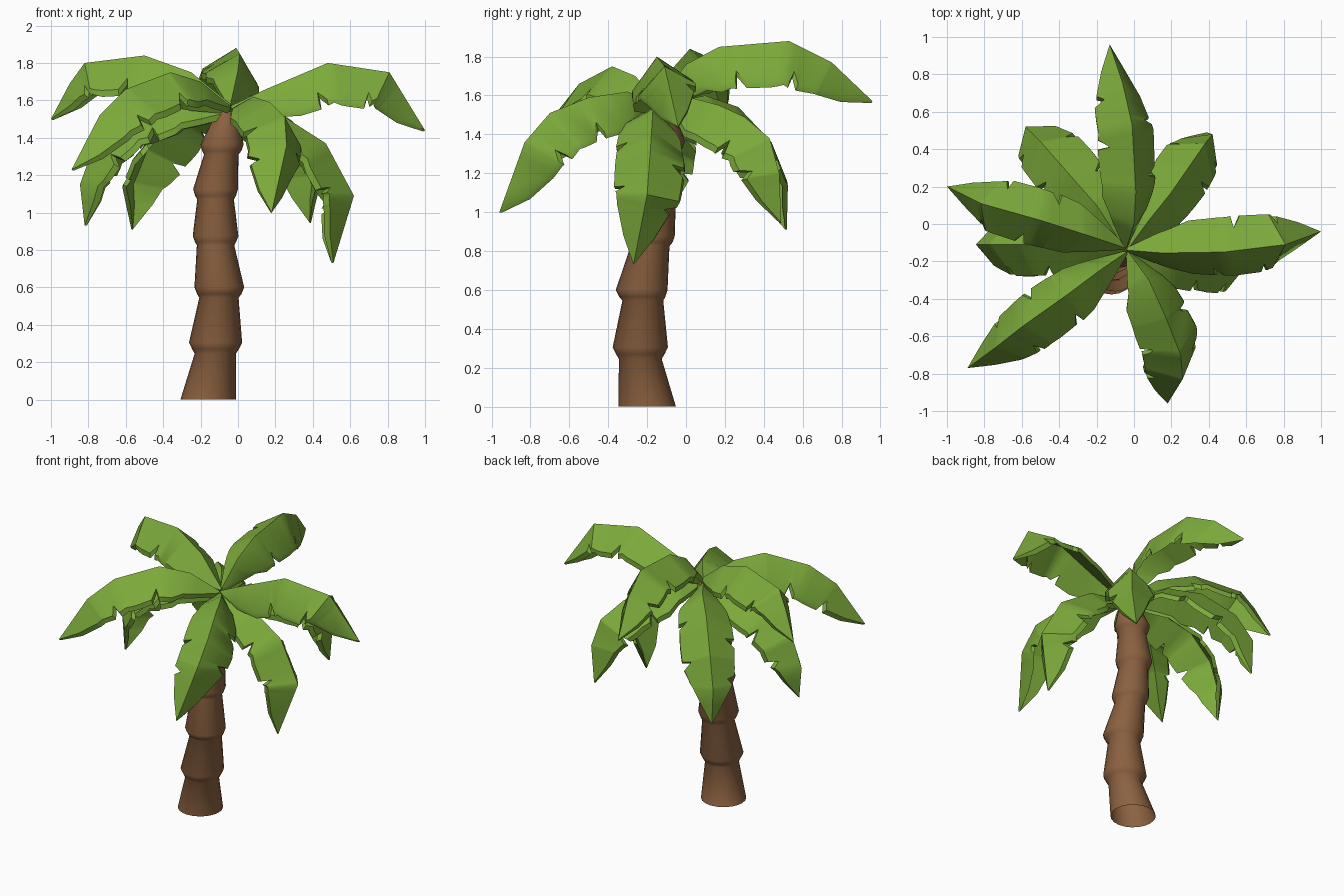
import bpy, bmesh, math
from mathutils import Vector

if "Cube" in bpy.data.objects:
    bpy.data.objects.remove(bpy.data.objects["Cube"])


def material(name, rgb):
    m = bpy.data.materials.new(name)
    m.diffuse_color = (*rgb, 1)
    m.use_nodes = True
    m.node_tree.nodes["Principled BSDF"].inputs["Base Color"].default_value = m.diffuse_color
    return m


GREEN = material("leaf green", (0.2, 0.4, 0.043))
BROWN = material("bark brown", (0.26, 0.12, 0.052))


def finish(bm, name, mat, angle):
    bmesh.ops.remove_doubles(bm, verts=bm.verts, dist=0.0005)
    bmesh.ops.recalc_face_normals(bm, faces=bm.faces)
    for f in bm.faces:
        f.smooth = True
    me = bpy.data.meshes.new(name)
    bm.to_mesh(me)
    bm.free()
    me.set_sharp_from_angle(angle=math.radians(angle))
    me.materials.append(mat)
    ob = bpy.data.objects.new(name, me)
    bpy.context.collection.objects.link(ob)


def loft(rings, name, mat, angle, start_cap=True):
    bm = bmesh.new()
    vs = [[bm.verts.new(p) for p in r] for r in rings]
    n = len(rings[0])
    for a, b in zip(vs, vs[1:]):
        for i in range(n):
            j = (i + 1) % n
            bm.faces.new((a[i], a[j], b[j], b[i]))
    if start_cap:
        bm.faces.new(vs[0][::-1])
    bm.faces.new(vs[-1])
    finish(bm, name, mat, angle)


# Trunk, open at the bottom: stacked tapering segments, (x, y, z, radius)
trunk = [(-.16, -.20, 0, .148), (-.122, -.235, .245, .110), (-.12, -.235, .27, .125),
         (-.12, -.235, .305, .142), (-.102, -.222, .545, .105), (-.10, -.225, .565, .119),
         (-.10, -.228, .60, .133), (-.12, -.185, .825, .10), (-.12, -.18, .845, .111),
         (-.12, -.18, .875, .122), (-.12, -.15, 1.07, .098), (-.12, -.147, 1.09, .109),
         (-.12, -.145, 1.125, .12), (-.09, -.125, 1.31, .092), (-.087, -.122, 1.33, .105),
         (-.085, -.12, 1.365, .115), (-.065, -.125, 1.50, .068), (-.055, -.13, 1.54, .045)]
SIDES = 20
loft([[(x + r * math.cos(k * math.tau / SIDES), y + r * math.sin(k * math.tau / SIDES), z)
       for k in range(SIDES)] for x, y, z, r in trunk], "trunk", BROWN, 60, False)

# Half-width profiles along a leaf, with torn notches: (t, width)
EDGE_A = [(0, .08), (.12, .54), (.25, .9), (.40, .98), (.485, 1), (.50, .66), (.545, .98),
          (.68, .92), (.74, .88), (.755, .58), (.79, .76), (.90, .43), (1, 0)]
EDGE_B = [(0, .08), (.12, .54), (.25, .9), (.345, .97), (.36, .66), (.40, .96), (.50, 1),
          (.62, .99), (.635, .68), (.675, .94), (.78, .78), (.90, .43), (1, 0)]


def lerp_table(tab, t):
    for (a, u), (b, v) in zip(tab, tab[1:]):
        if t <= b:
            return u + (v - u) * (t - a) / (b - a)
    return tab[-1][1]


def leaf(name, spine, left_deg, right_deg, swap):
    pts = [Vector(p) for p in spine]
    # Arc-length table of the spine
    tab = [(0, pts[0])]
    for a, b in zip(pts, pts[1:]):
        tab.append((tab[-1][0] + (b - a).length, b))
    total = tab[-1][0]
    tab = [(d / total, p) for d, p in tab]
    azimuth = pts[-1] - pts[0]
    left0 = Vector((-azimuth.y, azimuth.x, 0)).normalized()
    el, er = (EDGE_B, EDGE_A) if swap else (EDGE_A, EDGE_B)
    ts = sorted({t for t, _ in EDGE_A + EDGE_B} | {round(t, 4) for t, _ in tab})
    rings = []
    for t in ts:
        p = lerp_table(tab, t)
        tan = (lerp_table(tab, min(1, t + .1)) - lerp_table(tab, max(0, t - .1))).normalized()
        left = (left0 - tan * left0.dot(tan)).normalized()
        up = tan.cross(left)

        def edge(sign, deg, prof):
            w = .225 * lerp_table(prof, t)
            a = math.radians(deg)
            return p + left * sign * w * math.cos(a) - up * w * math.sin(a)

        l, r = edge(1, left_deg, el), edge(-1, right_deg, er)
        th = up * (.035 if t < .95 else .012)
        rings.append([l, p, r, r - th, p - th, l - th])
    loft(rings, name, GREEN, 40)


# Leaves: spine points, droop of left and right halves, notch order
leaf("leaf_east", [(-.04, -.14, 1.57), (.15, -.155, 1.66), (.48, -.15, 1.80), (.81, -.11, 1.75),
                   (1.0, -.04, 1.44)], 34, 54, False)
leaf("leaf_north", [(-.04, -.13, 1.58), (0, 0, 1.76), (.01, .17, 1.85), (-.01, .53, 1.88),
                    (-.06, .75, 1.77), (-.13, .96, 1.57)], 32, 60, False)
leaf("leaf_north_east", [(-.03, -.13, 1.55), (.08, .02, 1.59), (.2, .17, 1.55), (.29, .3, 1.49),
                         (.38, .43, 1.38), (.42, .48, 1.2), (.39, .49, .945)], 42, 48, True)
leaf("leaf_north_west", [(-.05, -.13, 1.55), (-.2, .1, 1.6), (-.35, .27, 1.54), (-.5, .44, 1.36),
                         (-.58, .52, 1.16), (-.57, .52, .91)], 38, 38, False)
leaf("leaf_south_east", [(-.03, -.15, 1.55), (.22, -.17, 1.53), (.47, -.18, 1.37),
                         (.62, -.20, 1.09), (.51, -.27, .73)], 50, 26, False)
leaf("leaf_south", [(-.03, -.15, 1.56), (.08, -.3, 1.62), (.17, -.5, 1.59), (.25, -.7, 1.51),
                    (.26, -.83, 1.36), (.18, -.96, 1.0)], 58, 28, True)
leaf("leaf_south_west", [(-.04, -.15, 1.57), (-.2, -.26, 1.70), (-.36, -.38, 1.75),
                         (-.6, -.55, 1.66), (-.74, -.66, 1.52), (-.89, -.77, 1.23)], 42, 52, True)
leaf("leaf_west", [(-.04, -.13, 1.58), (-.25, -.06, 1.75), (-.5, .02, 1.84), (-.82, .11, 1.80),
                   (-.9, .15, 1.69), (-1.0, .2, 1.5)], 50, 42, False)
leaf("leaf_west_low", [(-.04, -.14, 1.55), (-.3, -.12, 1.6), (-.6, -.11, 1.52),
                       (-.77, -.11, 1.36), (-.845, -.11, 1.15), (-.82, -.12, .93)], 42, 42, True)
